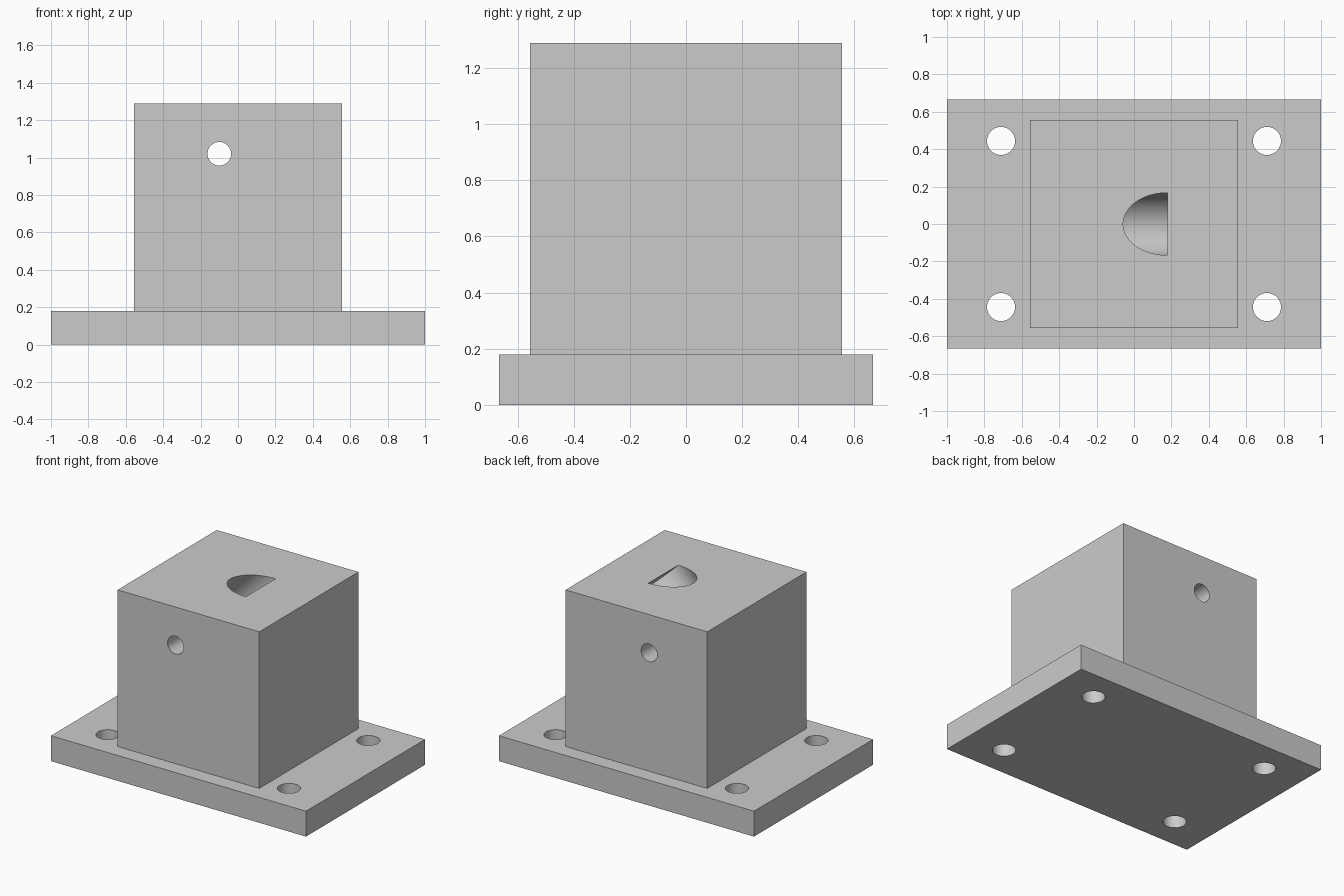
import bpy
import math
from mathutils import Vector

cube = bpy.data.objects.get("Cube")
if cube:
    bpy.data.objects.remove(cube, do_unlink=True)

grey = bpy.data.materials.new("plain grey")
grey.use_nodes = True
COLOUR = (0.6, 0.6, 0.6, 1)
grey.diffuse_color = COLOUR
grey.node_tree.nodes["Principled BSDF"].inputs["Base Color"].default_value = COLOUR

PLATE_TOP, BLOCK_TOP = 0.18, 1.29


def box(name, size, bottom):
    """Box centred on the z axis, standing on the given height."""
    bpy.ops.mesh.primitive_cube_add(size=1, location=(0, 0, bottom + size[2] / 2))
    ob = bpy.context.object
    ob.name = name
    ob.scale = size
    bpy.ops.object.transform_apply(location=True, rotation=True, scale=True)
    ob.data.materials.append(grey)
    return ob


def drill(ob, start, direction, radius, length):
    """Cut a round hole running from start along direction."""
    axis = Vector(direction).normalized()
    bpy.ops.mesh.primitive_cylinder_add(
        vertices=64, radius=radius, depth=length,
        location=Vector(start) + axis * length / 2,
        rotation=axis.to_track_quat('Z', 'Y').to_euler())
    cutter = bpy.context.object
    cutter.name = "hole_cutter"
    cutter.hide_render = True
    cutter.data.materials.append(grey)
    mod = ob.modifiers.new("hole", 'BOOLEAN')
    mod.operation = 'DIFFERENCE'
    mod.solver = 'EXACT'
    mod.object = cutter
    select(ob)
    bpy.ops.object.modifier_apply(modifier=mod.name)
    bpy.data.objects.remove(cutter, do_unlink=True)


def select(ob):
    bpy.ops.object.select_all(action='DESELECT')
    ob.select_set(True)
    bpy.context.view_layer.objects.active = ob


# Base plate with four through holes
plate = box("base_plate", (2, 1.333, PLATE_TOP), 0)
for x in (-0.711, 0.711):
    for y in (-0.444, 0.444):
        drill(plate, (x, y, -0.1), (0, 0, 1), 0.075, 0.4)

# Block with a slanted blind socket and a cross hole through its axis
block = box("block", (1.111, 1.111, BLOCK_TOP - PLATE_TOP), PLATE_TOP)
drill(block, (0.178, 0, BLOCK_TOP), (-1, 0, -1), 0.167, 0.667)
drill(block, (-0.1, -0.8, 1.02), (0, 1, 0), 0.063, 1.6)

for part in (plate, block):
    select(part)
    bpy.ops.object.shade_smooth_by_angle(angle=math.radians(30))
